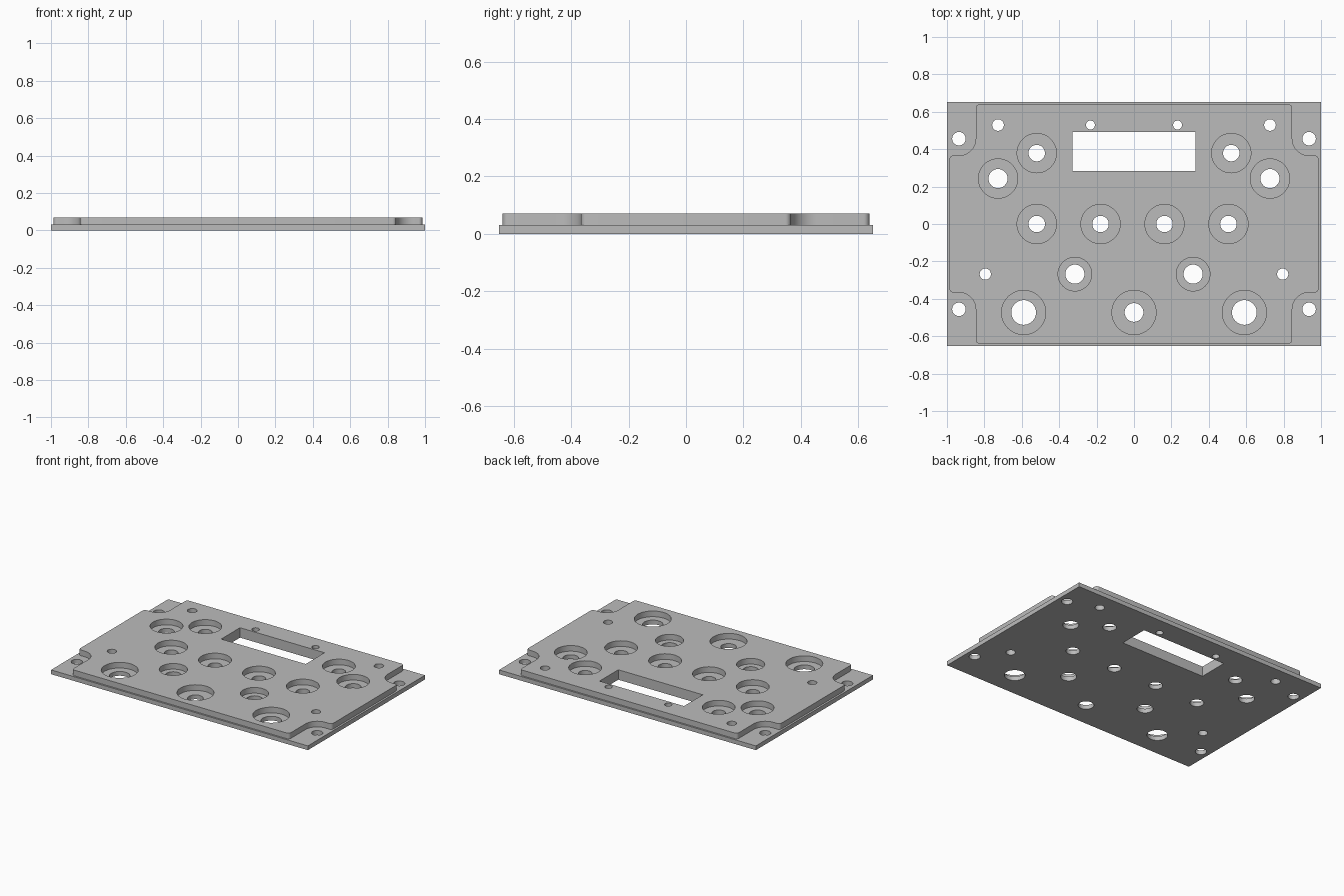
import bpy, bmesh
from math import sin, cos, radians

cube = bpy.data.objects.get("Cube")
if cube:
    bpy.data.objects.remove(cube)

STEP, TOP = 0.03, 0.07      # height of the base flange and of the raised panel
bm = bmesh.new()


def arc(cx, cy, r, start, end, n):
    angles = [radians(start + (end - start) * i / n) for i in range(n + 1)]
    return [(cx + r * cos(a), cy + r * sin(a)) for a in angles]


def circle(x, y, r):
    return arc(x, y, r, 0, 360, 48)[:-1]


def rect(x0, y0, x1, y1):
    return [(x0, y0), (x1, y0), (x1, y1), (x0, y1)]


def wall(pts, z0, z1):
    """Vertical wall following a closed outline."""
    lo = [bm.verts.new((x, y, z0)) for x, y in pts]
    hi = [bm.verts.new((x, y, z1)) for x, y in pts]
    for i in range(len(pts)):
        j = (i + 1) % len(pts)
        bm.faces.new((lo[i], lo[j], hi[j], hi[i]))


def sheet(z, loops):
    """Flat face bounded by the first outline, with the others as holes."""
    edges = []
    for pts in loops:
        vs = [bm.verts.new((x, y, z)) for x, y in pts]
        edges += [bm.edges.new((vs[i - 1], vs[i])) for i in range(len(vs))]
    bmesh.ops.triangle_fill(bm, edges=edges, use_beauty=True, normal=(0, 0, 1))


# Outlines: rectangular flange and raised panel with notched corners
flange = rect(-1, -0.651, 1, 0.651)
quarter = (arc(0.966, 0.346, 0.02, 0, 90, 6)
           + arc(0.936, 0.456, 0.09, 270, 180, 14)
           + arc(0.826, 0.619, 0.02, 0, 90, 6))
half = quarter + [(-x, y) for x, y in reversed(quarter)]
panel = half + [(x, -y) for x, y in reversed(half)]

# Screw holes in the flange corners
corner_holes = [circle(sx * 0.936, sy * 0.456, 0.036)
                for sx in (-1, 1) for sy in (-1, 1)]

# Plain openings through the whole thickness
openings = [rect(-0.329, 0.283, 0.329, 0.492)]
for x, y, r in ((0.727, 0.529, 0.031), (0.233, 0.529, 0.024), (0.795, -0.268, 0.03)):
    openings += [circle(s * x, y, r) for s in (-1, 1)]

# Counterbored holes: x, y, bore radius, hole radius
bores = [(x, 0, 0.105, 0.044) for x in (-0.52, -0.179, 0.163, 0.505)]
bores.append((0, -0.473, 0.118, 0.05))
for x, y, R, r in ((0.52, 0.379, 0.105, 0.044), (0.727, 0.243, 0.105, 0.051),
                   (0.316, -0.268, 0.09, 0.051), (0.59, -0.473, 0.118, 0.066)):
    bores += [(s * x, y, R, r) for s in (-1, 1)]
wide = [circle(x, y, R) for x, y, R, r in bores]
narrow = [circle(x, y, r) for x, y, R, r in bores]

# Flat faces: underside, flange ledge, bore floors, panel top
sheet(0, [flange] + corner_holes + openings + narrow)
sheet(STEP, [flange, panel] + corner_holes)
for outer, inner in zip(wide, narrow):
    sheet(STEP, [outer, inner])
sheet(TOP, [panel] + openings + wide)

# Walls
for pts in [flange] + corner_holes + narrow:
    wall(pts, 0, STEP)
for pts in [panel] + wide:
    wall(pts, STEP, TOP)
for pts in openings:
    wall(pts, 0, TOP)

bmesh.ops.remove_doubles(bm, verts=bm.verts, dist=0.00005)
bmesh.ops.recalc_face_normals(bm, faces=bm.faces)
mesh = bpy.data.meshes.new("control_panel_plate")
bm.to_mesh(mesh)
bm.free()
plate = bpy.data.objects.new("control_panel_plate", mesh)
bpy.context.collection.objects.link(plate)

# Plain grey
grey = bpy.data.materials.new("grey")
grey.use_nodes = True
color = (0.5, 0.5, 0.5, 1)
grey.diffuse_color = color
grey.node_tree.nodes["Principled BSDF"].inputs["Base Color"].default_value = color
mesh.materials.append(grey)

bpy.ops.object.select_all(action="DESELECT")
plate.select_set(True)
bpy.context.view_layer.objects.active = plate
bpy.ops.object.shade_smooth_by_angle(angle=radians(30))
